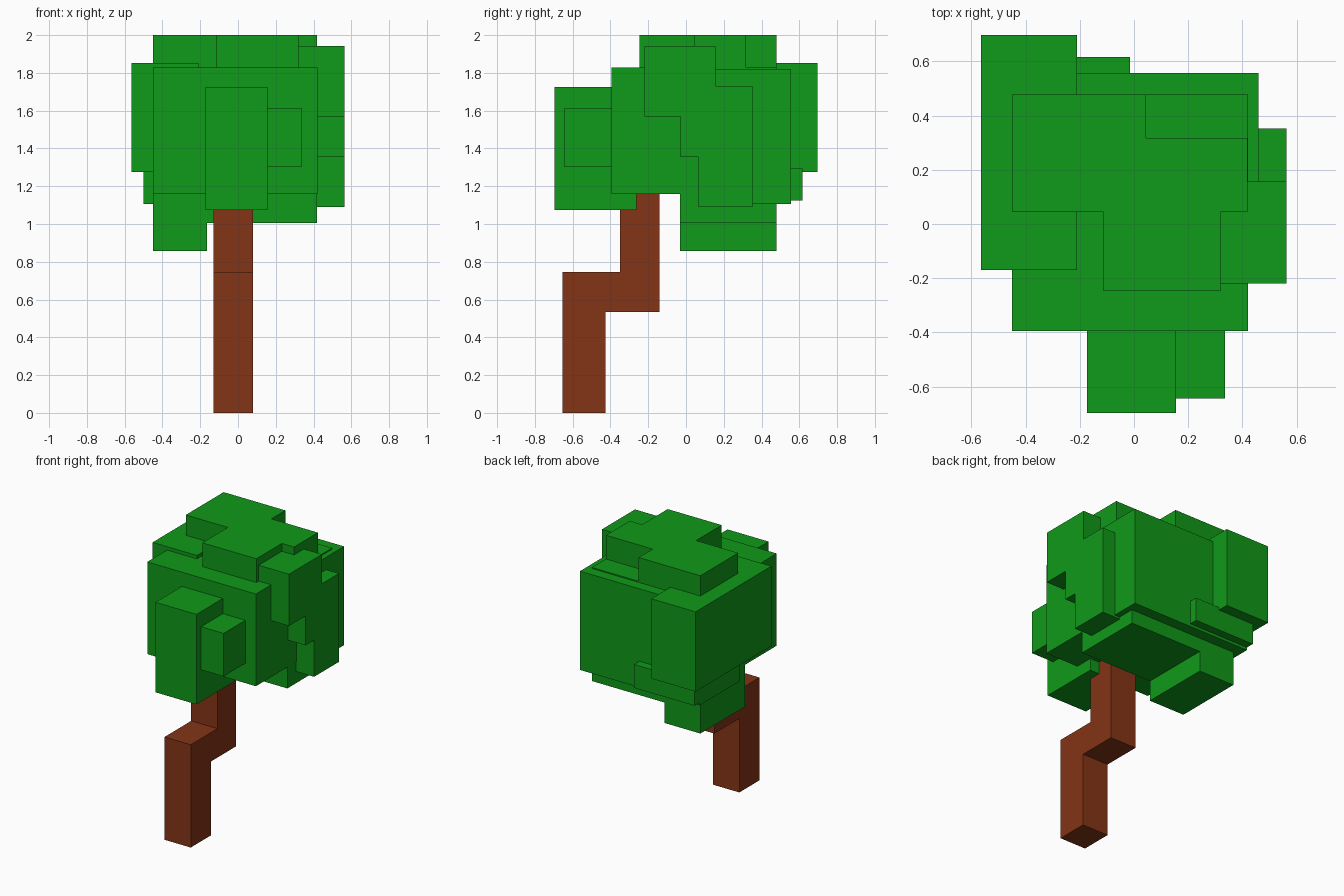
import bpy

if "Cube" in bpy.data.objects:
    bpy.data.objects.remove(bpy.data.objects["Cube"])


def material(name, color):
    m = bpy.data.materials.new(name)
    m.diffuse_color = color
    m.use_nodes = True
    m.node_tree.nodes["Principled BSDF"].inputs["Base Color"].default_value = m.diffuse_color
    return m


bark = material("bark", (0.23, 0.035, 0.008, 1))
leaf = material("leaf", (0.005, 0.32, 0.01, 1))


def box(name, x, y, z, mat):
    """Axis-aligned box from (min, max) ranges."""
    bpy.ops.mesh.primitive_cube_add(size=1, location=[sum(r) / 2 for r in (x, y, z)])
    ob = bpy.context.object
    ob.name = name
    ob.scale = [r[1] - r[0] for r in (x, y, z)]
    bpy.ops.object.transform_apply(location=False, rotation=False, scale=True)
    ob.data.materials.append(mat)
    return ob


def extruded_x(name, profile, x0, x1, mat):
    """Closed (y, z) outline extruded along x."""
    n = len(profile)
    verts = [(x, y, z) for x in (x0, x1) for y, z in profile]
    faces = [tuple(range(n))[::-1], tuple(range(n, 2 * n))]
    faces += [(i, (i + 1) % n, n + (i + 1) % n, n + i) for i in range(n)]
    me = bpy.data.meshes.new(name)
    me.from_pydata(verts, [], faces)
    me.materials.append(mat)
    ob = bpy.data.objects.new(name, me)
    bpy.context.collection.objects.link(ob)
    return ob


# Stepped trunk
extruded_x("trunk", [(-0.655, 0), (-0.425, 0), (-0.425, 0.535), (-0.14, 0.535),
                     (-0.14, 1.2), (-0.35, 1.2), (-0.35, 0.745), (-0.655, 0.745)],
           -0.13, 0.08, bark)

# Main canopy masses
box("canopy_core", (-0.45, 0.42), (-0.395, 0.478), (1.16, 1.828), leaf)
box("canopy_back", (-0.5, 0.46), (0.1, 0.557), (1.105, 1.82), leaf)
box("canopy_left", (-0.565, -0.21), (-0.17, 0.697), (1.275, 1.853), leaf)
box("canopy_back_tuft", (-0.5, -0.015), (0.4, 0.617), (1.125, 1.295), leaf)

# Front tufts
box("front_tuft", (-0.173, 0.155), (-0.697, -0.262), (1.073, 1.725), leaf)
box("front_side_tuft", (0.1, 0.335), (-0.643, -0.35), (1.303, 1.615), leaf)

# Right side: one stepped slab
extruded_x("canopy_right", [(-0.22, 1.568), (-0.03, 1.568), (-0.03, 1.355), (0.067, 1.355),
                            (0.067, 1.09), (0.352, 1.09), (0.352, 1.73), (0.157, 1.73),
                            (0.157, 1.943), (-0.22, 1.943)], 0.25, 0.563, leaf)

# Stepped crown: (x, y) outline raised by turning an x extrusion's axes
crown = extruded_x("crown", [(-0.45, 0.045), (-0.113, 0.045), (-0.113, -0.247), (0.32, -0.247),
                             (0.32, 0.045), (0.418, 0.045), (0.418, 0.318), (0.045, 0.318),
                             (0.045, 0.478), (-0.45, 0.478)], 1.75, 2.0, leaf)
for v in crown.data.vertices:
    v.co = v.co.yzx

# Underside: stepped slab hanging below the core
under = extruded_x("canopy_underside", [(-0.45, 0.857), (-0.163, 0.857), (-0.163, 1.005),
                                        (0.418, 1.005), (0.418, 1.25), (-0.45, 1.25)],
                   -0.478, 0.032, leaf)
for v in under.data.vertices:
    v.co = (v.co.y, -v.co.x, v.co.z)
